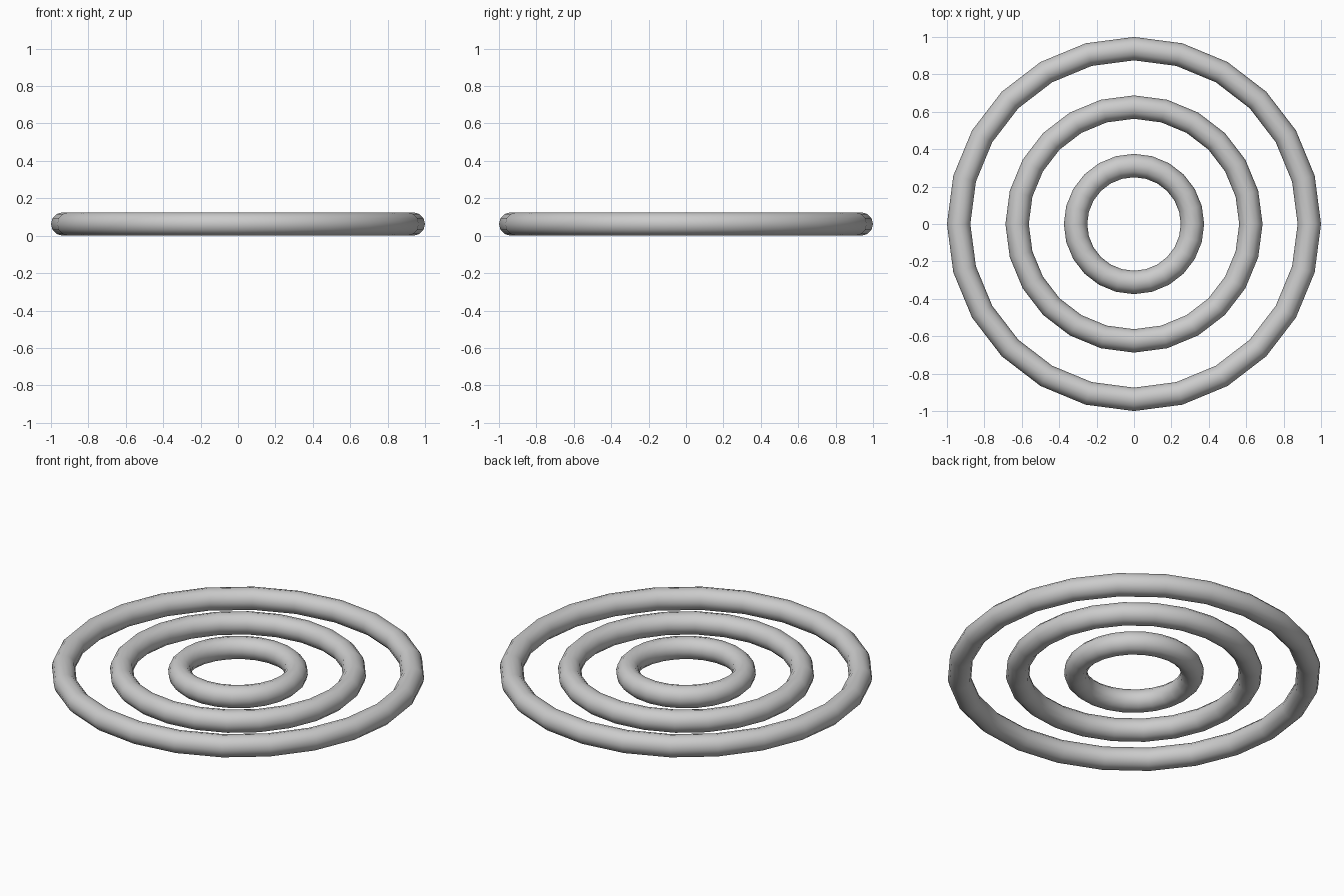
import bpy, math

if "Cube" in bpy.data.objects:
    bpy.data.objects.remove(bpy.data.objects["Cube"])

grey = bpy.data.materials.new("light grey")
grey.diffuse_color = (0.6, 0.6, 0.6, 1)
grey.use_nodes = True
grey.node_tree.nodes["Principled BSDF"].inputs["Base Color"].default_value = grey.diffuse_color

TUBE = 0.0625  # tube radius shared by all rings

# Three concentric rings lying flat on the ground
for name, radius in (("inner_ring", 0.3125), ("middle_ring", 0.625), ("outer_ring", 0.9375)):
    bpy.ops.mesh.primitive_torus_add(
        major_segments=24, minor_segments=12,
        major_radius=radius, minor_radius=TUBE, location=(0, 0, TUBE))
    ring = bpy.context.object
    ring.name = name
    ring.data.materials.append(grey)
    bpy.ops.object.shade_smooth_by_angle(angle=math.radians(40))
